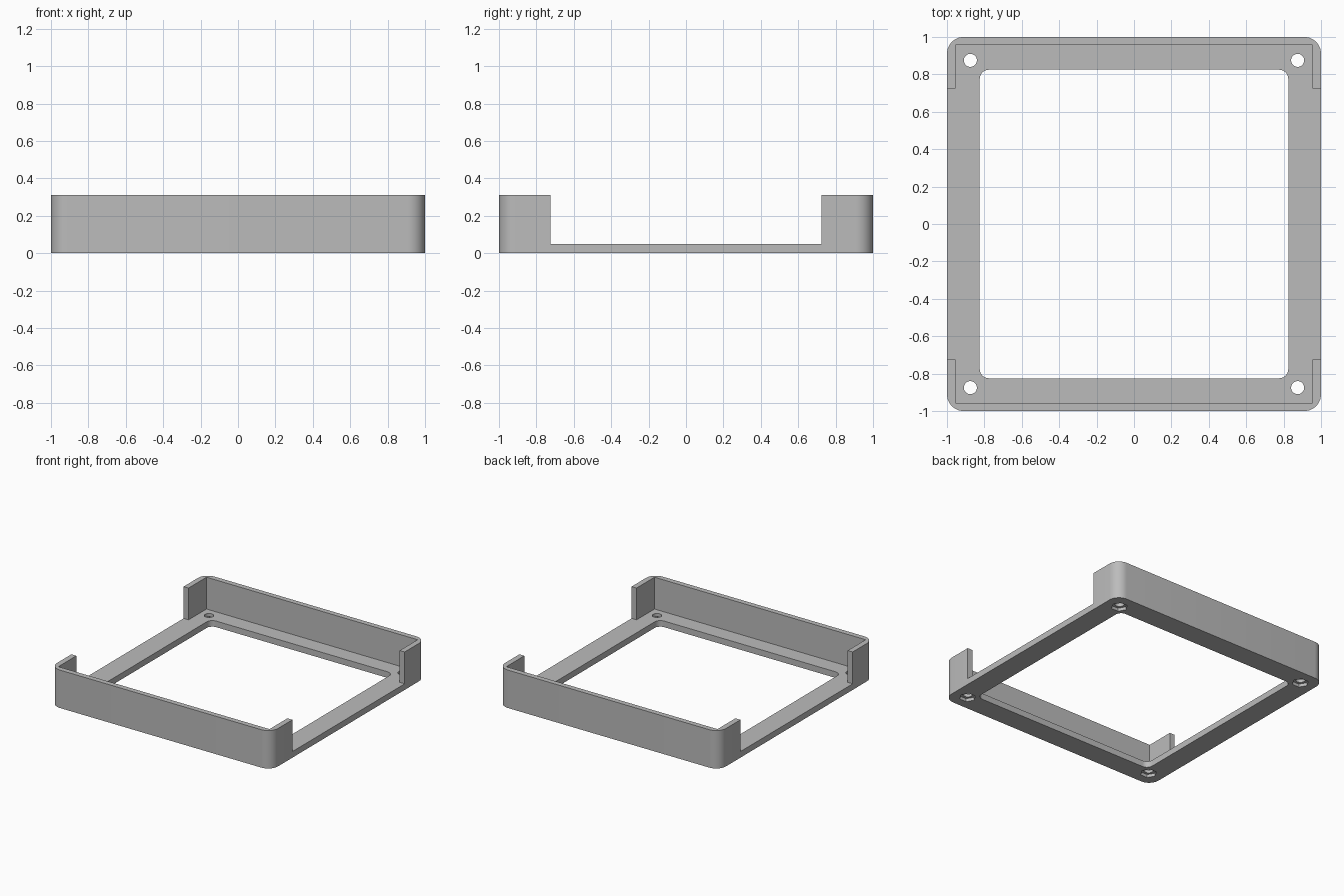
import bpy, bmesh, math

cube = bpy.data.objects.get("Cube")
if cube:
    bpy.data.objects.remove(cube, do_unlink=True)

HEIGHT, BASE = 0.31, 0.05
HOLE = 0.875

grey = bpy.data.materials.new("grey plastic")
grey.use_nodes = True
colour = (0.5, 0.5, 0.5, 1)
grey.diffuse_color = colour
grey.node_tree.nodes["Principled BSDF"].inputs["Base Color"].default_value = colour


def rounded_rect(half_x, half_y, radius, steps=10):
    """Outline of a rectangle with round corners."""
    if radius == 0:
        steps = 0
    points = []
    for i, (sx, sy) in enumerate([(1, 1), (-1, 1), (-1, -1), (1, -1)]):
        for s in range(steps + 1):
            a = math.pi / 2 * (i + s / max(steps, 1))
            points.append((sx * (half_x - radius) + radius * math.cos(a),
                           sy * (half_y - radius) + radius * math.sin(a)))
    return points


def polygon(x, y, radius, sides):
    return [(x + radius * math.cos(2 * math.pi * i / sides),
             y + radius * math.sin(2 * math.pi * i / sides)) for i in range(sides)]


def prism(name, outlines, low, high):
    """Extrude each outline from low to high."""
    bm = bmesh.new()
    for outline in outlines:
        face = bm.faces.new([bm.verts.new((x, y, low)) for x, y in outline])
        top = bmesh.ops.extrude_face_region(bm, geom=[face])
        verts = [g for g in top["geom"] if isinstance(g, bmesh.types.BMVert)]
        bmesh.ops.translate(bm, verts=verts, vec=(0, 0, high - low))
    bmesh.ops.recalc_face_normals(bm, faces=bm.faces)
    mesh = bpy.data.meshes.new(name)
    bm.to_mesh(mesh)
    bm.free()
    mesh.materials.append(grey)
    obj = bpy.data.objects.new(name, mesh)
    bpy.context.collection.objects.link(obj)
    return obj


corners = [(sx * HOLE, sy * HOLE) for sx in (-1, 1) for sy in (-1, 1)]

# Outer block, then everything that is taken out of it
frame = prism("bezel_frame", [rounded_rect(1, 1, 0.09)], 0, HEIGHT)
cutters = [
    prism("wall_cavity", [rounded_rect(0.955, 0.957, 0)], BASE, 0.5),
    prism("side_gap", [rounded_rect(1.2, 0.725, 0)], BASE, 0.5),
    prism("centre_opening", [rounded_rect(0.825, 0.825, 0.05)], -0.1, 0.2),
    prism("screw_holes", [polygon(x, y, 0.035, 32) for x, y in corners], -0.1, 0.2),
    prism("nut_pockets", [polygon(x, y, 0.062, 6) for x, y in corners], -0.1, 0.025),
]
for cutter in cutters:
    mod = frame.modifiers.new(cutter.name, "BOOLEAN")
    mod.operation, mod.solver, mod.object = "DIFFERENCE", "EXACT", cutter

# Apply the cuts and drop the cutters
bpy.context.view_layer.objects.active = frame
frame.select_set(True)
for mod in list(frame.modifiers):
    bpy.ops.object.modifier_apply(modifier=mod.name)
for cutter in cutters:
    bpy.data.objects.remove(cutter, do_unlink=True)
bpy.ops.object.shade_smooth_by_angle(angle=math.radians(30))
